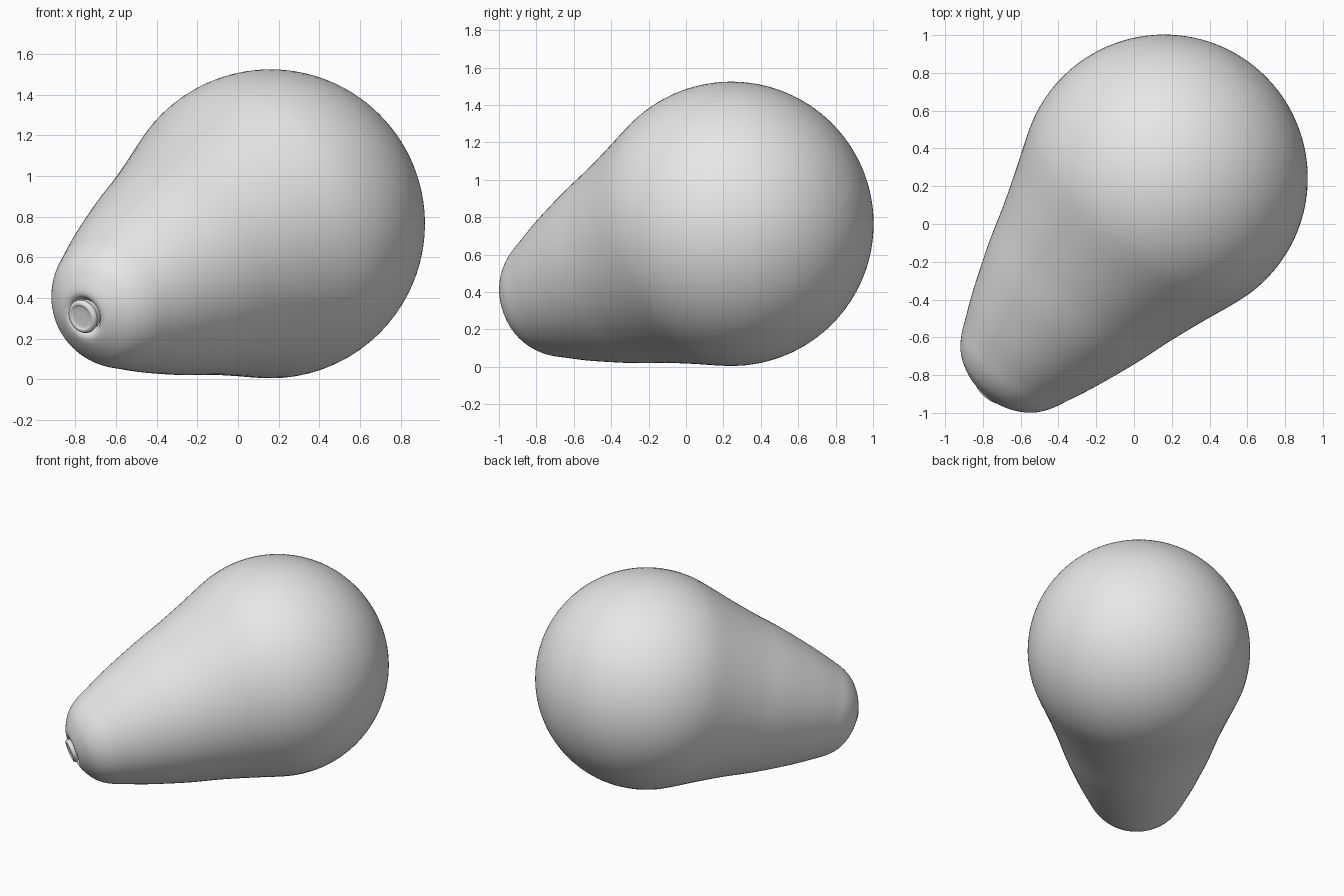
import bpy
import bmesh
import math
from mathutils import Vector

cube = bpy.data.objects.get("Cube")
if cube:
    bpy.data.objects.remove(cube, do_unlink=True)

CENTRE = Vector((0.16, 0.243, 0.765))      # middle of the round end
AXIS = Vector((-0.603, -0.74, -0.298)).normalized()
RADIUS = 0.76

grey = bpy.data.materials.new("plain grey")
grey.use_nodes = True
grey.diffuse_color = (0.8, 0.8, 0.8, 1)
grey.node_tree.nodes["Principled BSDF"].inputs["Base Color"].default_value = (0.8, 0.8, 0.8, 1)


def smooth_path(points, steps=5):
    """Catmull-Rom curve through (along, radius) points."""
    p = [Vector(q) for q in points]
    p = [p[0] * 2 - p[1]] + p + [p[-1] * 2 - p[-2]]
    path = []
    for a, b, c, d in zip(p, p[1:], p[2:], p[3:]):
        for i in range(steps):
            t = i / steps
            path.append(0.5 * (2 * b + (c - a) * t + (2 * a - 5 * b + 4 * c - d) * t * t
                               + (3 * b - a - 3 * c + d) * t ** 3))
    path.append(p[-2])
    return path


def revolve(name, path, segments):
    """Spin a profile around the tilted axis."""
    bm = bmesh.new()
    verts = [bm.verts.new((max(q.y, 0), 0, q.x)) for q in path]
    edges = [bm.edges.new(pair) for pair in zip(verts, verts[1:])]
    bmesh.ops.spin(bm, geom=verts + edges, cent=(0, 0, 0), axis=(0, 0, 1),
                   angle=math.tau, steps=segments, use_duplicate=False)
    bmesh.ops.remove_doubles(bm, verts=bm.verts, dist=0.0005)
    bmesh.ops.recalc_face_normals(bm, faces=bm.faces)
    turn = AXIS.to_track_quat('Z', 'Y')
    for v in bm.verts:
        v.co = CENTRE + turn @ v.co
    mesh = bpy.data.meshes.new(name)
    bm.to_mesh(mesh)
    bm.free()
    mesh.materials.append(grey)
    mesh.shade_smooth()
    obj = bpy.data.objects.new(name, mesh)
    bpy.context.collection.objects.link(obj)
    return obj


# Fruit body: spherical end, long taper, blunt tip with a dimple
round_end = []
for i in range(13):
    a = math.radians(-90 + i * 109 / 12)
    round_end.append((RADIUS * math.sin(a), RADIUS * math.cos(a)))
taper = [(0.45, 0.645), (0.65, 0.576), (0.85, 0.515), (1.0, 0.463), (1.15, 0.407),
         (1.28, 0.352), (1.36, 0.317), (1.417, 0.281), (1.46, 0.24), (1.5, 0.178),
         (1.52, 0.128), (1.515, 0.098), (1.49, 0.08), (1.48, 0.04), (1.48, 0)]
revolve("fruit_body", smooth_path(round_end + taper), 96)

# Stem button set in the dimple
stem = [(1.45, 0), (1.46, 0.066), (1.51, 0.076), (1.528, 0.085), (1.543, 0.079),
        (1.548, 0.066), (1.543, 0.055), (1.541, 0.03), (1.541, 0)]
revolve("stem_button", smooth_path(stem, 4), 40)
